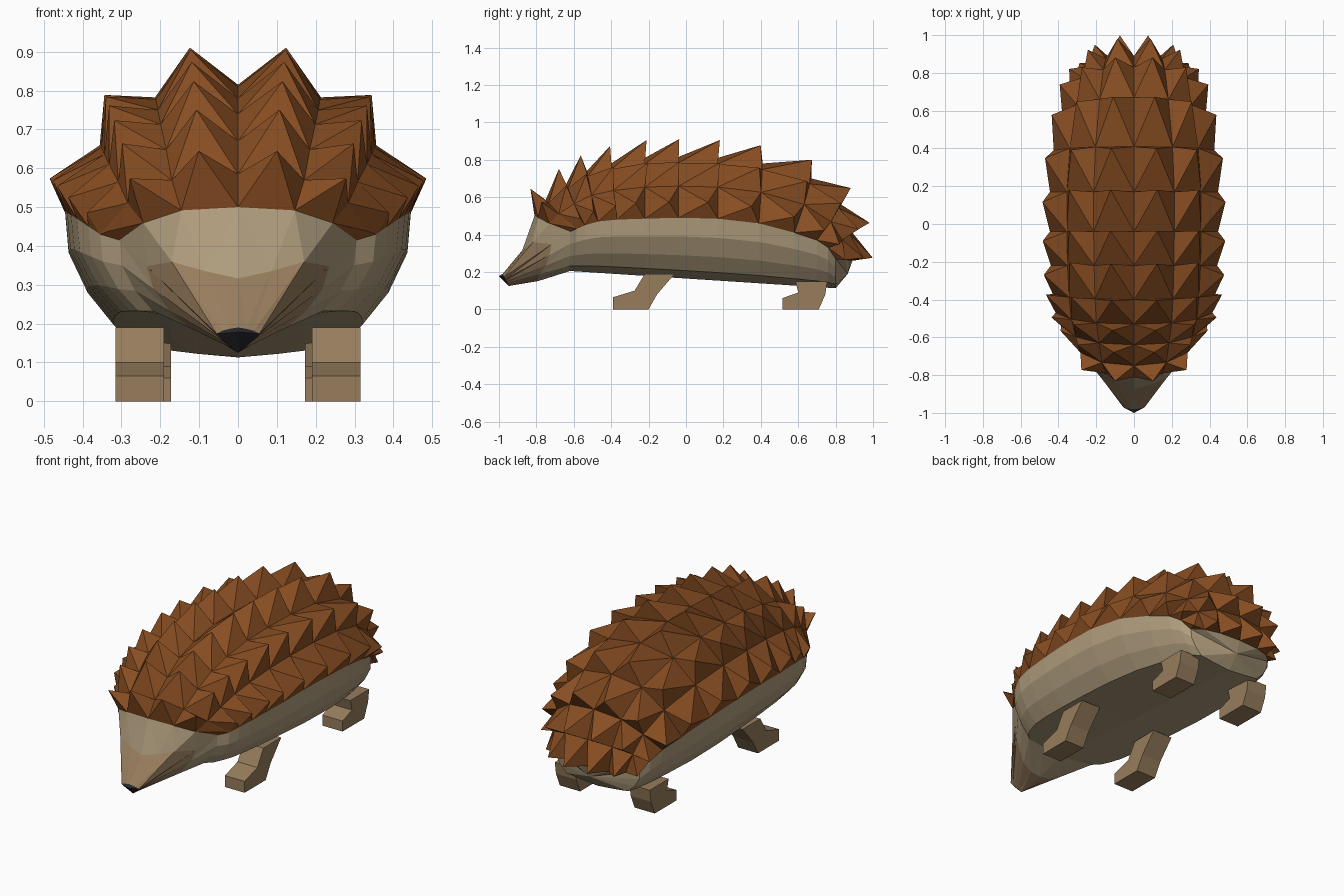
import bpy, bmesh
from mathutils import Vector

if "Cube" in bpy.data.objects:
    bpy.data.objects.remove(bpy.data.objects["Cube"])


def material(name, rgb):
    m = bpy.data.materials.new(name)
    m.diffuse_color = (*rgb, 1)
    m.use_nodes = True
    m.node_tree.nodes["Principled BSDF"].inputs["Base Color"].default_value = m.diffuse_color
    return m


SPINE = material("spine_brown", (0.245, 0.075, 0.016))
SKIN = material("skin_beige", (0.43, 0.335, 0.205))
TAN = material("limb_tan", (0.31, 0.205, 0.11))
BLACK = material("nose_black", (0.02, 0.02, 0.025))


def finish(bm, name, mats):
    bmesh.ops.recalc_face_normals(bm, faces=bm.faces[:])
    me = bpy.data.meshes.new(name)
    bm.to_mesh(me)
    bm.free()
    for m in mats:
        me.materials.append(m)
    ob = bpy.data.objects.new(name, me)
    bpy.context.collection.objects.link(ob)
    return ob


def flip(p):
    return Vector((-p[0], p[1], p[2]))


def loop(half):
    """Closed loop from a right-hand half whose first and last points lie on x=0."""
    return [Vector(p) for p in half] + [flip(p) for p in half[-2:0:-1]]


# Spine coat rings: centre y, centre z, edge x, edge y, edge z
RINGS = [
    (-.81, .50, .305, -.62, .415), (-.75, .585, .355, -.585, .43),
    (-.64, .67, .385, -.54, .45), (-.53, .74, .415, -.47, .47),
    (-.40, .78, .43, -.37, .48), (-.22, .81, .44, -.22, .485),
    (-.04, .815, .445, -.04, .49), (.17, .81, .445, .17, .485),
    (.41, .78, .425, .39, .46), (.67, .70, .38, .58, .41),
    (.83, .56, .34, .70, .37), (.89, .41, .31, .76, .33),
    (.89, .26, .27, .80, .27)]


def arch(r):
    yc, zc, x, ye, ze = r
    return [Vector((x * fx, yc + (ye - yc) * fy, ze + (zc - ze) * fz))
            for fx, fy, fz in ((0, 0, 1), (.48, .1, .9), (.8, .42, .52), (1, 1, 0))]


def belly(r):
    x, y, ze = r[2:]
    zb = .165 - .065 * y
    return [Vector((x * fx, y, zb + (ze - zb) * fz))
            for fx, fz in ((1, 1), (.98, .69), (.87, .38), (.72, .13), (.39, .06), (0, 0))]


# Spine coat: each cell is raised into a backward-leaning pyramid
bm = bmesh.new()
grid = []
for r in RINGS:
    a = arch(r)
    grid.append([bm.verts.new(p) for p in [flip(q) for q in a[:0:-1]] + a])
for row, (g0, g1) in enumerate(zip(grid, grid[1:])):
    for i in range(6):
        quad = [g0[i], g0[i + 1], g1[i + 1], g1[i]]
        a, b, c, d = (v.co for v in quad)
        mid = (a + b + c + d) / 4
        n = (c - a).cross(d - b).normalized()
        if n.dot(mid - Vector((0, mid.y * .8, .35))) < 0:
            n = -n
        side = i in (0, 5)
        # side spikes start and end short; front rows lean further back
        if side:
            h = min(.035 + .025 * row, .095, .05 + .02 * (11 - row))
            lean = .12
        else:
            h = .113 if i in (2, 3) else .09
            lean = .27 if row < 7 else .2
        tip = mid + n * h + (c + d - a - b) * lean
        if side:
            tip.z -= h * .45
            if row < 4:
                tip.y += .05
        elif 0 < row < 5:
            tip.y += .02
        t = bm.verts.new(tip)
        for k in range(4):
            bm.faces.new((quad[k], quad[(k + 1) % 4], t))
finish(bm, "spine_coat", [SPINE])

# Body skin: open trough under the coat, closed at the rump
bm = bmesh.new()
rows = []
for r in RINGS:
    b = belly(r)
    rows.append([bm.verts.new(p) for p in b + [flip(q) for q in b[-2::-1]]])
for r0, r1 in zip(rows, rows[1:]):
    for i in range(10):
        bm.faces.new((r0[i], r0[i + 1], r1[i + 1], r1[i]))
rump = [bm.verts.new(p) for p in loop(arch(RINGS[-1]) + belly(RINGS[-1])[1:])]
tail = bm.verts.new((0, .865, .19))
for i in range(16):
    bm.faces.new((rump[i], rump[(i + 1) % 16], tail))
bmesh.ops.remove_doubles(bm, verts=bm.verts[:], dist=.0005)
finish(bm, "body", [SKIN])

# Head: brow loop tapering through the cheeks to the snout
brow = arch(RINGS[0]) + belly(RINGS[0])[1:]
nx = (0, .02, .04, .055, .045, .033, .022, .011, 0)
nz = (.19, .187, .182, .174, .162, .152, .143, .134, .125)
muzzle = [Vector((x, -.98 + (.19 - z) * .5, z)) for x, z in zip(nx, nz)]
along = (.56, .48, .36, .28, .32, .38, .48, .52, .52)
cheek = []
for i, (p, q) in enumerate(zip(brow, muzzle)):
    c = p.lerp(q, along[i])
    if i < 2:
        c += Vector((0, .03, -.01))
    if i > 6:
        c.z -= .012
    cheek.append(c)
bm = bmesh.new()
loops = [[bm.verts.new(p) for p in loop(h)] for h in (brow, cheek, muzzle)]
for k in range(2):
    for i in range(16):
        j = (i + 1) % 16
        quad = (loops[k][i], loops[k][j], loops[k + 1][j], loops[k + 1][i])
        for tri in ((0, 1, 2), (0, 2, 3)) if i < 8 else ((0, 1, 3), (1, 2, 3)):
            bm.faces.new([quad[t] for t in tri]).material_index = k
finish(bm, "head", [SKIN, TAN])

# Nose
bm = bmesh.new()
rim = [bm.verts.new(p) for p in loop(muzzle)]
tip = bm.verts.new((0, -1, .178))
for i in range(16):
    bm.faces.new((rim[i], rim[(i + 1) % 16], tip))
finish(bm, "nose", [BLACK])


# Legs: side outline extruded across, mirrored to the other side
def legs(name, outline, x0, x1):
    bm = bmesh.new()
    f = bm.faces.new([bm.verts.new((x0, y, z)) for y, z in outline])
    ext = bmesh.ops.extrude_face_region(bm, geom=[f])["geom"]
    moved = [v for v in ext if isinstance(v, bmesh.types.BMVert)]
    bmesh.ops.translate(bm, verts=moved, vec=(x1 - x0, 0, 0))
    ob = finish(bm, name, [TAN])
    ob.modifiers.new("mirror", "MIRROR")


legs("front_legs", [(-.39, 0), (-.39, .065), (-.275, .1), (-.22, .19), (-.06, .19),
                    (-.155, .08), (-.2, 0)], .19, .315)
legs("hind_legs", [(.515, 0), (.515, .06), (.6, .09), (.585, .15), (.755, .15),
                   (.745, .08), (.71, 0)], .172, .3)
